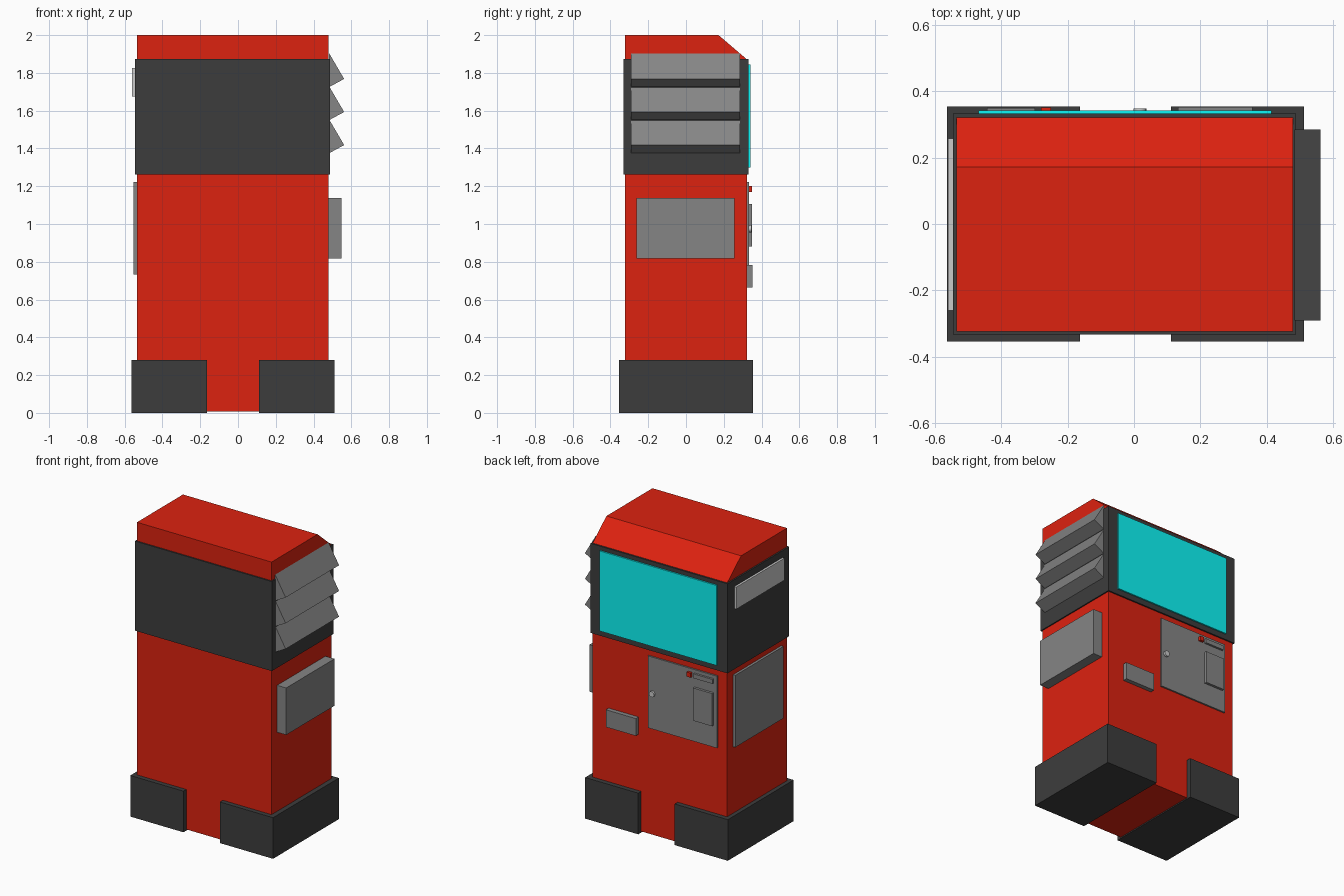
import bpy, math

if "Cube" in bpy.data.objects:
    bpy.data.objects.remove(bpy.data.objects["Cube"])


def material(name, r, g, b):
    m = bpy.data.materials.new(name)
    m.diffuse_color = (r, g, b, 1)
    m.use_nodes = True
    m.node_tree.nodes["Principled BSDF"].inputs["Base Color"].default_value = m.diffuse_color
    return m


RED = material("red_paint", 0.72, 0.016, 0.005)
DARK = material("dark_trim", 0.046, 0.046, 0.046)
GREY = material("grey_metal", 0.235, 0.235, 0.235)
PALE = material("pale_metal", 0.57, 0.57, 0.57)
CYAN = material("cyan_screen", 0.004, 0.93, 0.93)


def add_mesh(name, verts, faces, mat):
    me = bpy.data.meshes.new(name)
    me.from_pydata(verts, [], faces)
    me.materials.append(mat)
    ob = bpy.data.objects.new(name, me)
    bpy.context.collection.objects.link(ob)
    return ob


def prism(name, profile, axis, lo, hi, mat):
    """Extrude a counter-clockwise profile along 'x' (y,z points) or 'y' (z,x points)."""
    n = len(profile)
    place = {"x": lambda a, b, t: (t, a, b), "y": lambda a, b, t: (b, t, a)}[axis]
    verts = [place(a, b, t) for t in (lo, hi) for a, b in profile]
    faces = [tuple(reversed(range(n))), tuple(range(n, 2 * n))]
    faces += [(i, (i + 1) % n, n + (i + 1) % n, n + i) for i in range(n)]
    return add_mesh(name, verts, faces, mat)


def box(name, x, y, z, mat):
    rect = [(y[0], z[0]), (y[1], z[0]), (y[1], z[1]), (y[0], z[1])]
    return prism(name, rect, "x", x[0], x[1], mat)


# Cabinet with sloped top edge at the back
prism("cabinet_body", [(-0.323, 0.008), (0.322, 0.008), (0.322, 1.872),
                       (0.172, 2.0), (-0.323, 2.0)], "x", -0.535, 0.479, RED)

# Dark upper band and the two feet
box("upper_band", (-0.545, 0.487), (-0.332, 0.332), (1.263, 1.873), DARK)
for side, x0 in (("left", -0.563), ("right", 0.112)):
    box(side + "_foot", (x0, x0 + 0.4), (-0.354, 0.354), (0, 0.28), DARK)

# Screen
box("screen", (-0.468, 0.414), (0.32, 0.342), (1.3, 1.845), CYAN)

# Right side: three louvres and a service box
for i in range(3):
    z = 1.725 - 0.175 * i
    prism(f"louvre_{i + 1}", [(z, 0.483), (z + 0.178, 0.483), (z + 0.043, 0.562)],
          "y", -0.29, 0.285, GREY)
box("side_box", (0.47, 0.547), (-0.263, 0.257), (0.818, 1.138), GREY)

# Left side panels
box("left_vent_panel", (-0.56, -0.54), (-0.26, 0.258), (1.676, 1.826), PALE)
box("left_lower_panel", (-0.552, -0.53), (-0.26, 0.258), (0.733, 1.223), GREY)

# Service door with its fittings
box("service_door", (-0.465, 0.055), (0.31, 0.333), (0.733, 1.223), GREY)
box("door_hatch", (-0.442, -0.298), (0.325, 0.35), (0.882, 1.105), GREY)
box("card_slot", (-0.442, -0.298), (0.325, 0.347), (1.17, 1.2), GREY)
box("red_button", (-0.28, -0.25), (0.325, 0.35), (1.17, 1.2), RED)
box("return_tray", (0.132, 0.357), (0.31, 0.352), (0.664, 0.782), GREY)

# Door knob
bpy.ops.mesh.primitive_cylinder_add(vertices=16, radius=0.019, depth=0.02,
                                    location=(0.018, 0.337, 0.975),
                                    rotation=(math.pi / 2, 0, 0))
knob = bpy.context.object
knob.name = "door_knob"
knob.data.materials.append(PALE)
bpy.ops.object.shade_smooth_by_angle()
